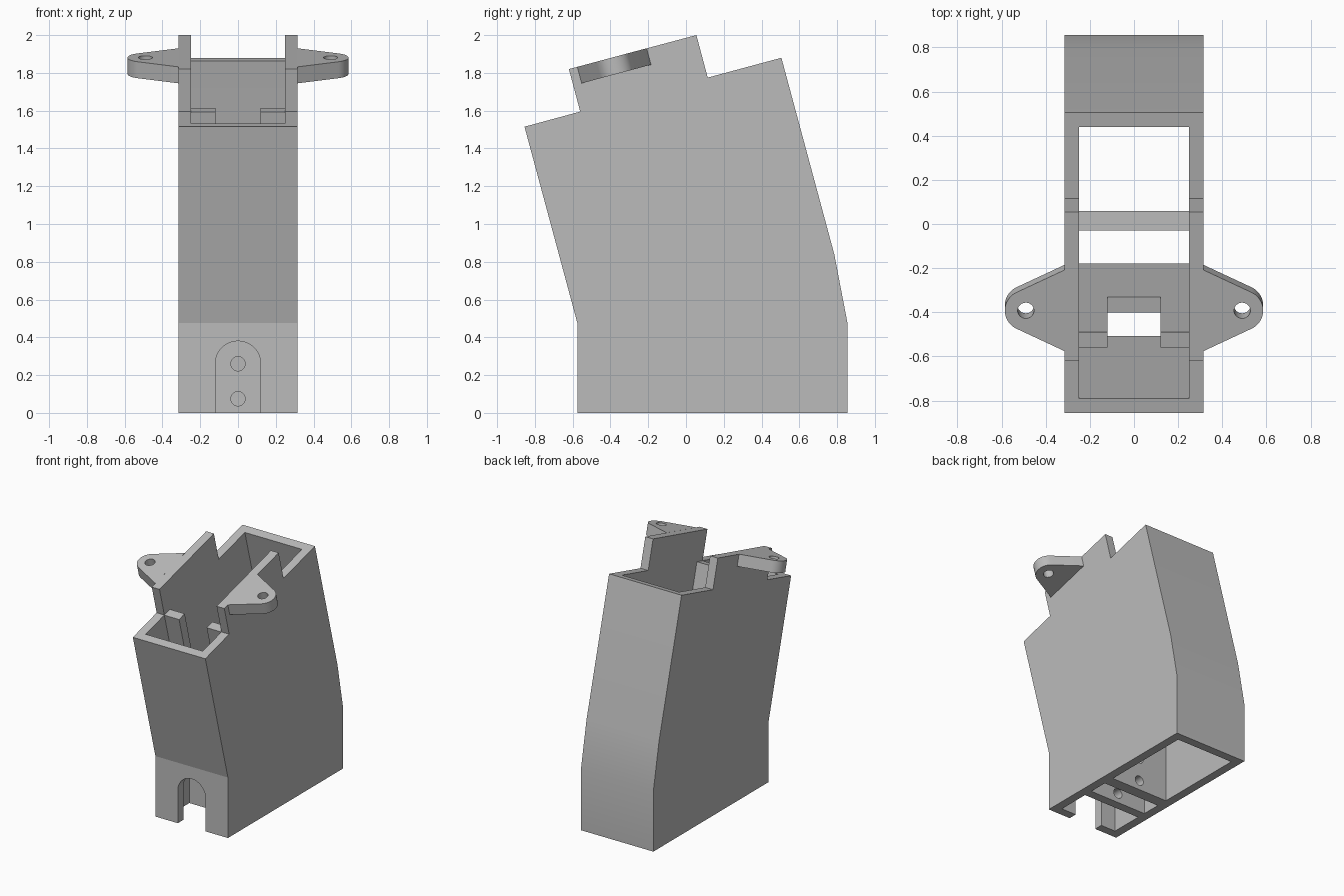
import bpy, bmesh, math

if "Cube" in bpy.data.objects:
    bpy.data.objects.remove(bpy.data.objects["Cube"])

grey = bpy.data.materials.new("plain_grey")
grey.use_nodes = True
GREY = (0.5, 0.5, 0.5, 1)
grey.diffuse_color = GREY
grey.node_tree.nodes["Principled BSDF"].inputs["Base Color"].default_value = GREY

TILT = math.radians(15)
COS, SIN = math.cos(TILT), math.sin(TILT)


def side(a, b, d):
    """Profile in y, z extruded along x."""
    return (d, a, b)


def front(a, b, d):
    """Profile in x, z extruded along y."""
    return (a, d, b)


def tilted(a, b, d):
    """Profile on the sloping top plane: x, distance along slope, height."""
    return (a, -0.62 + b * COS - d * SIN, 1.82 + b * SIN + d * COS)


def prism(name, outline, lo, hi, frame):
    bm = bmesh.new()
    low = [bm.verts.new(frame(a, b, lo)) for a, b in outline]
    high = [bm.verts.new(frame(a, b, hi)) for a, b in outline]
    bm.faces.new(low)
    bm.faces.new(high)
    n = len(outline)
    for i in range(n):
        j = (i + 1) % n
        bm.faces.new((low[i], low[j], high[j], high[i]))
    bmesh.ops.recalc_face_normals(bm, faces=bm.faces)
    mesh = bpy.data.meshes.new(name)
    bm.to_mesh(mesh)
    bm.free()
    mesh.materials.append(grey)
    obj = bpy.data.objects.new(name, mesh)
    bpy.context.collection.objects.link(obj)
    return obj


def arc(cx, cy, r, start, end, steps):
    angles = [math.radians(start + (end - start) * i / steps) for i in range(steps + 1)]
    return [(cx + r * math.cos(t), cy + r * math.sin(t)) for t in angles]


def circle(cx, cy, r):
    return arc(cx, cy, r, 0, 360, 36)[:-1]


def cut(target, cutter):
    """Apply a boolean difference, then drop the cutter."""
    mod = target.modifiers.new("cut", "BOOLEAN")
    mod.operation = "DIFFERENCE"
    mod.solver = "EXACT"
    mod.object = cutter
    cutter.hide_render = True
    bpy.ops.object.select_all(action="DESELECT")
    bpy.context.view_layer.objects.active = target
    target.select_set(True)
    bpy.ops.object.modifier_apply(modifier=mod.name)
    bpy.data.objects.remove(cutter)


def smooth(obj):
    bpy.ops.object.select_all(action="DESELECT")
    bpy.context.view_layer.objects.active = obj
    obj.select_set(True)
    bpy.ops.object.shade_smooth_by_angle(angle=math.radians(13))


# Leaning outer shell with stepped top
shell = prism("housing_shell", [
    (-0.575, 0), (0.855, 0), (0.855, 0.475), (0.785, 0.84), (0.505, 1.88),
    (0.115, 1.775), (0.055, 2.0), (-0.62, 1.82), (-0.56, 1.595),
    (-0.855, 1.515), (-0.575, 0.475)], -0.315, 0.315, side)

# Inner space, leaving a tall leaning partition and a short upright one
cut(shell, prism("cavity_cutter", [
    (-0.508, -0.1), (-0.508, 0.475), (-0.943, 2.1), (0.375, 2.1),
    (0.718, 0.83), (0.788, 0.47), (0.788, -0.1),
    (0.06, -0.1), (0.06, 0.475), (-0.03, 0.475), (-0.03, -0.1),
    (-0.18, -0.1), (-0.18, 0.455), (-0.49, 1.613), (-0.56, 1.594),
    (-0.25, 0.437), (-0.25, -0.1)], -0.248, 0.248, side))

# Notch in the top of the tall partition
cut(shell, prism("notch_cutter", [
    (-0.30, 1.023), (-0.42, 0.991), (-0.60, 1.66), (-0.47, 1.66)],
    -0.12, 0.12, side))

# Arched slot at the foot of the front wall
cut(shell, prism("slot_cutter",
                 [(-0.12, -0.1), (0.12, -0.1)] + arc(0, 0.26, 0.12, 0, 180, 24),
                 -0.7, -0.4, front))

# Screw holes through both partitions
for z in (0.075, 0.26):
    cut(shell, prism("screw_cutter", circle(0, z, 0.038), -0.35, 0.2, front))
smooth(shell)

# Tapered mounting ears with a hole in each
for sign, name in ((-1, "right_mounting_ear"), (1, "left_mounting_ear")):
    outline = [(0.315, 0.046)] + arc(0.49, 0.236, 0.095, -64, 64, 20) + [(0.315, 0.426)]
    ear = prism(name, [(sign * x, s) for x, s in outline], -0.09, 0, tilted)
    cut(ear, prism("ear_hole_cutter", circle(sign * 0.49, 0.236, 0.037), -0.2, 0.1, tilted))
    smooth(ear)
